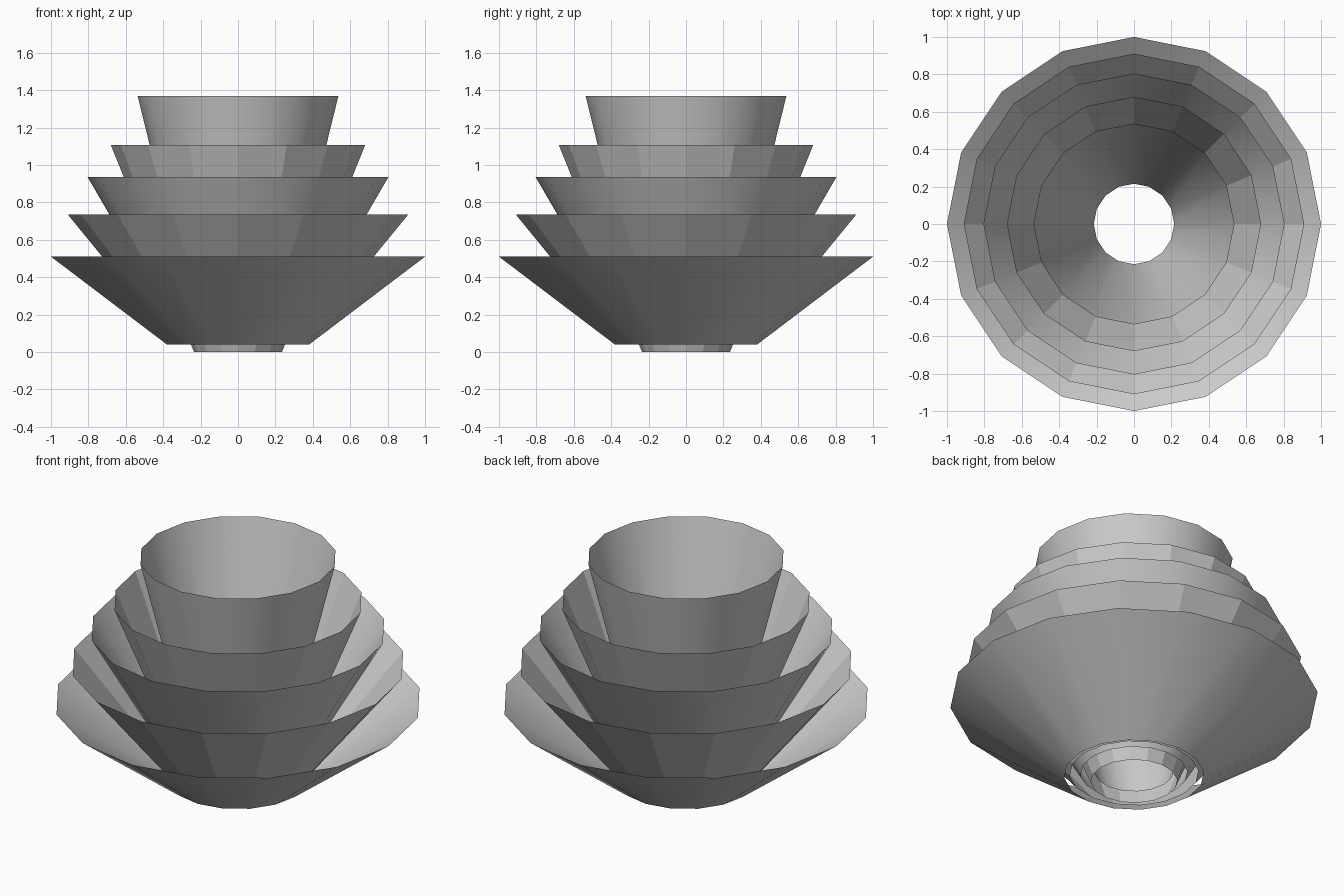
import bpy, bmesh
from math import cos, sin, pi

if "Cube" in bpy.data.objects:
    bpy.data.objects.remove(bpy.data.objects["Cube"])

SIDES = 16


def open_cone(name, r_low, z_low, r_top, z_top, smooth):
    """Thin flared ring of petals, open at both ends."""
    bm = bmesh.new()
    rings = []
    for r, z in ((r_low, z_low), (r_top, z_top)):
        rings.append([bm.verts.new((r * cos(2 * pi * i / SIDES),
                                    r * sin(2 * pi * i / SIDES), z))
                      for i in range(SIDES)])
    low, top = rings
    for i in range(SIDES):
        j = (i + 1) % SIDES
        face = bm.faces.new((low[i], low[j], top[j], top[i]))
        face.smooth = smooth
    mesh = bpy.data.meshes.new(name)
    bm.to_mesh(mesh)
    bm.free()
    obj = bpy.data.objects.new(name, mesh)
    bpy.context.collection.objects.link(obj)
    return obj


# Nested flared rings, widest and lowest first
open_cone("outer_ring", 0.38, 0.04, 1.0, 0.51, True)
open_cone("second_ring", 0.35, 0.05, 0.91, 0.735, False)
open_cone("third_ring", 0.29, 0.05, 0.805, 0.937, True)
open_cone("fourth_ring", 0.235, 0.0, 0.68, 1.107, False)
open_cone("inner_ring", 0.215, 0.06, 0.537, 1.37, True)
